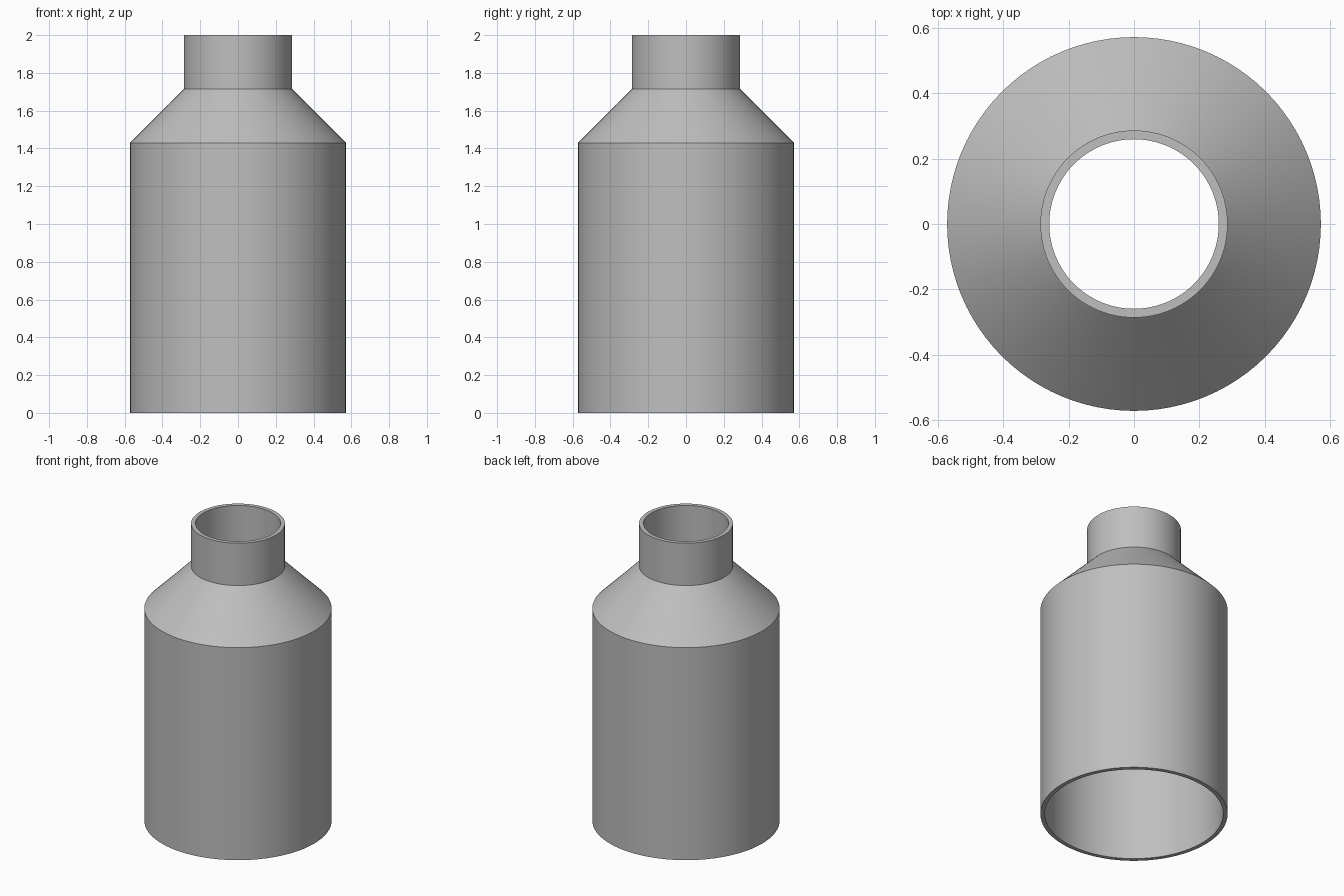
import bpy
import bmesh
import math

# Remove the default cube
cube = bpy.data.objects.get("Cube")
if cube:
    bpy.data.objects.remove(cube, do_unlink=True)

SIDES = 96
WALL = 0.027
BODY_RADIUS, NECK_RADIUS = 0.571, 0.286
SHOULDER_Z, NECK_Z, TOP_Z = 1.43, 1.715, 2.0

# Plain grey material
grey = bpy.data.materials.new("grey_metal")
grey.use_nodes = True
colour = (0.52, 0.52, 0.52, 1)
grey.diffuse_color = colour
grey.node_tree.nodes["Principled BSDF"].inputs["Base Color"].default_value = colour


def lathe(name, profile):
    """Revolve a closed (radius, height) profile about z."""
    bm = bmesh.new()
    rings = []
    for r, z in profile:
        angles = [math.tau * i / SIDES for i in range(SIDES)]
        rings.append([bm.verts.new((r * math.cos(a), r * math.sin(a), z)) for a in angles])
    for low, high in zip(rings, rings[1:] + rings[:1]):
        for i in range(SIDES):
            j = (i + 1) % SIDES
            bm.faces.new((low[i], low[j], high[j], high[i]))
    bmesh.ops.recalc_face_normals(bm, faces=bm.faces)
    mesh = bpy.data.meshes.new(name)
    bm.to_mesh(mesh)
    bm.free()
    mesh.materials.append(grey)
    obj = bpy.data.objects.new(name, mesh)
    bpy.context.collection.objects.link(obj)
    bpy.ops.object.select_all(action="DESELECT")
    obj.select_set(True)
    bpy.context.view_layer.objects.active = obj
    bpy.ops.object.shade_smooth_by_angle(angle=math.radians(30))
    return obj


# Open-ended tube: wide body, sloping shoulder, narrow neck, then the bore back down
outer = [(BODY_RADIUS, 0), (BODY_RADIUS, SHOULDER_Z), (NECK_RADIUS, NECK_Z), (NECK_RADIUS, TOP_Z)]
bore = [(r - WALL, z) for r, z in reversed(outer)]
lathe("reducer_pipe", outer + bore)
